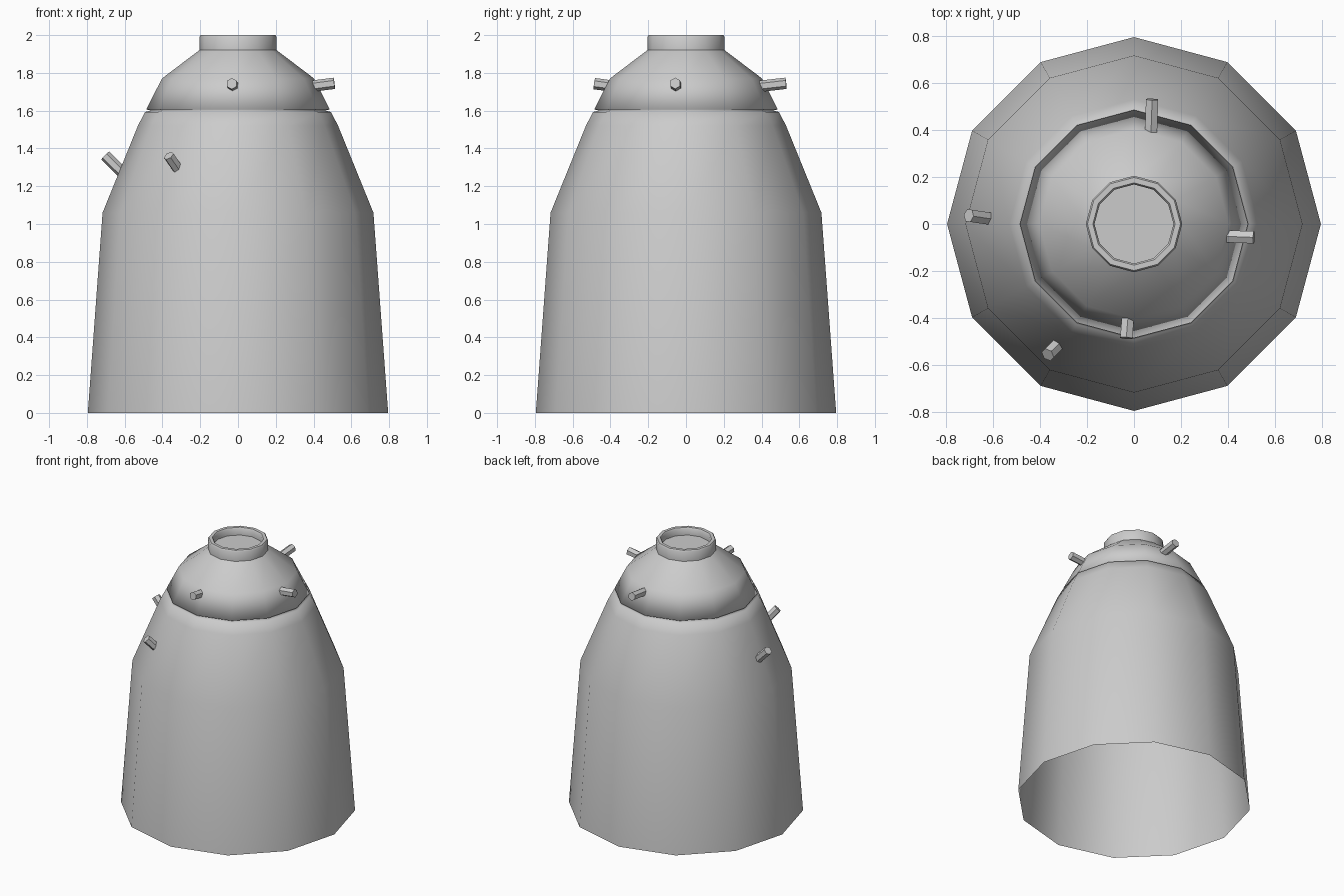
import bpy, bmesh, math
from mathutils import Vector

if "Cube" in bpy.data.objects:
    bpy.data.objects.remove(bpy.data.objects["Cube"])

SIDES = 12


def lathe(name, profile, smooth_angle, close_end=False):
    """Revolve an (r, z) profile around z with SIDES facets."""
    bm = bmesh.new()
    rings = []
    for r, z in profile:
        rings.append([bm.verts.new((r * math.cos(math.tau * i / SIDES),
                                    r * math.sin(math.tau * i / SIDES), z))
                      for i in range(SIDES)])
    for a, b in zip(rings, rings[1:]):
        for i in range(SIDES):
            j = (i + 1) % SIDES
            bm.faces.new((a[i], a[j], b[j], b[i]))
    if close_end:
        bm.faces.new(rings[-1])
    return finish(name, bm, smooth_angle)


def finish(name, bm, smooth_angle):
    mesh = bpy.data.meshes.new(name)
    bm.to_mesh(mesh)
    bm.free()
    ob = bpy.data.objects.new(name, mesh)
    bpy.context.collection.objects.link(ob)
    if smooth_angle:
        bpy.ops.object.select_all(action='DESELECT')
        ob.select_set(True)
        bpy.context.view_layer.objects.active = ob
        bpy.ops.object.shade_smooth_by_angle(angle=math.radians(smooth_angle))
    return ob


def peg(name, start, end, radius=0.03):
    """Six-sided peg between two points."""
    a, b = Vector(start), Vector(end)
    bm = bmesh.new()
    bmesh.ops.create_cone(bm, cap_ends=True, segments=6, radius1=radius,
                          radius2=radius, depth=(b - a).length)
    bm.transform((b - a).to_track_quat('Z', 'Y').to_matrix().to_4x4())
    bmesh.ops.translate(bm, verts=bm.verts, vec=(a + b) / 2)
    return finish(name, bm, 0)


# Open-bottomed hull with a narrow groove below the nose
lathe("hull", [(0.795, 0), (0.717, 1.06), (0.53, 1.52), (0.492, 1.593),
               (0.462, 1.60), (0.485, 1.607), (0.403, 1.77), (0.205, 1.92)], 180)

# Collar with recessed lid
lathe("collar", [(0.205, 1.92), (0.205, 1.99), (0.198, 2.0), (0.175, 2.0),
                 (0.168, 1.99), (0.168, 1.945)], 35, close_end=True)

# Pegs around the nose
peg("nose_peg_right", (0.38, -0.052, 1.728), (0.51, -0.057, 1.745))
peg("nose_peg_back", (0.072, 0.38, 1.728), (0.077, 0.53, 1.745))
peg("nose_peg_front", (-0.025, -0.39, 1.73), (-0.033, -0.485, 1.743))

# Upward-tilted pegs on the shoulder
peg("shoulder_peg_left", (-0.595, 0.02, 1.255), (-0.703, 0.036, 1.362))
peg("shoulder_peg_front", (-0.30, -0.49, 1.265), (-0.367, -0.556, 1.362))
